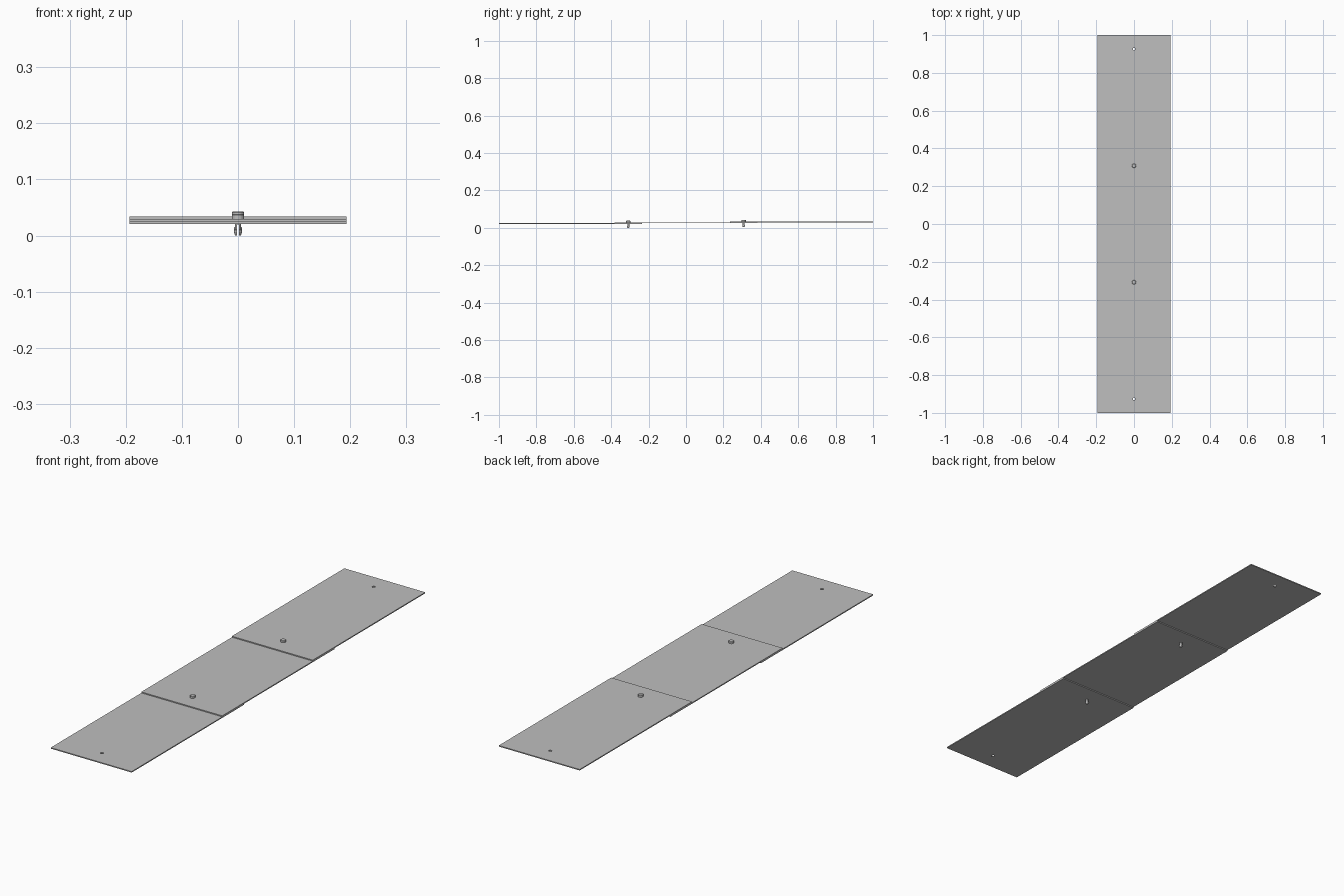
import bpy
import bmesh
import math
from mathutils import Matrix, Vector

default = bpy.data.objects.get("Cube")
if default:
    bpy.data.objects.remove(default, do_unlink=True)

WIDTH, LENGTH, THICK = 0.386, 0.766, 0.0045
PITCH = 0.617
BASE_Z = 0.0205
HOLE_R = 0.0065

grey = bpy.data.materials.new("light grey")
grey.use_nodes = True
grey.diffuse_color = (0.52, 0.52, 0.52, 1)
grey.node_tree.nodes["Principled BSDF"].inputs["Base Color"].default_value = (0.52, 0.52, 0.52, 1)


def finish(bm, name):
    mesh = bpy.data.meshes.new(name)
    bmesh.ops.recalc_face_normals(bm, faces=bm.faces)
    bm.to_mesh(mesh)
    bm.free()
    mesh.materials.append(grey)
    obj = bpy.data.objects.new(name, mesh)
    bpy.context.collection.objects.link(obj)
    return obj


def box(name, size, centre):
    bm = bmesh.new()
    bmesh.ops.create_cube(bm, size=1, matrix=Matrix.Translation(centre) @ Matrix.Diagonal((*size, 1)))
    return finish(bm, name)


def lathe(name, profile, centre, sides=24):
    bm = bmesh.new()
    verts = [bm.verts.new((r, 0, z)) for r, z in profile]
    edges = [bm.edges.new(pair) for pair in zip(verts, verts[1:])]
    bmesh.ops.spin(bm, geom=verts + edges, cent=(0, 0, 0), axis=(0, 0, 1),
                   angle=math.tau, steps=sides, use_merge=False)
    bmesh.ops.remove_doubles(bm, verts=bm.verts, dist=0.00002)
    bmesh.ops.translate(bm, verts=bm.verts, vec=centre)
    return finish(bm, name)


def cut(obj, cutter):
    # Apply the cut and discard the helper
    mod = obj.modifiers.new("cut", "BOOLEAN")
    mod.operation, mod.solver, mod.object = "DIFFERENCE", "EXACT", cutter
    graph = bpy.context.evaluated_depsgraph_get()
    mesh = bpy.data.meshes.new_from_object(obj.evaluated_get(graph))
    obj.modifiers.clear()
    obj.data = mesh
    bpy.data.objects.remove(cutter, do_unlink=True)


# Three overlapping panels, each lying on the one in front of it
for i, place in enumerate(("front", "middle", "back")):
    y = (i - 1) * PITCH
    z = BASE_Z + (i + 0.5) * THICK
    panel = box(place + "_panel", (WIDTH, LENGTH, THICK), (0, y, z))
    for side in (-1, 1):
        hole = [(0, -0.01), (HOLE_R, -0.01), (HOLE_R, 0.01), (0, 0.01)]
        cut(panel, lathe("hole_cutter", hole, Vector((0, y + side * PITCH / 2, z))))

# Push rivets: a flat head, and a split shank with a barbed tip
SEAT = BASE_Z + 2 * THICK
head = [(0, 0), (0.011, 0), (0.011, 0.007), (0.0095, 0.0085), (0, 0.0085)]
shank = [(0, 0.001), (0.0055, 0.001), (0.0055, 0.011 - SEAT), (0.0075, 0.0095 - SEAT),
         (0.0075, 0.006 - SEAT), (0.005, -SEAT), (0, -SEAT)]
for i, place in enumerate(("front", "back")):
    at = Vector((0, (i - 0.5) * PITCH, SEAT + i * THICK))
    lathe(place + "_rivet_head", head, at)
    legs = lathe(place + "_rivet_shank", shank, at)
    cut(legs, box("slot_cutter", (0.0028, 0.03, 0.03), at - Vector((0, 0, 0.025))))
